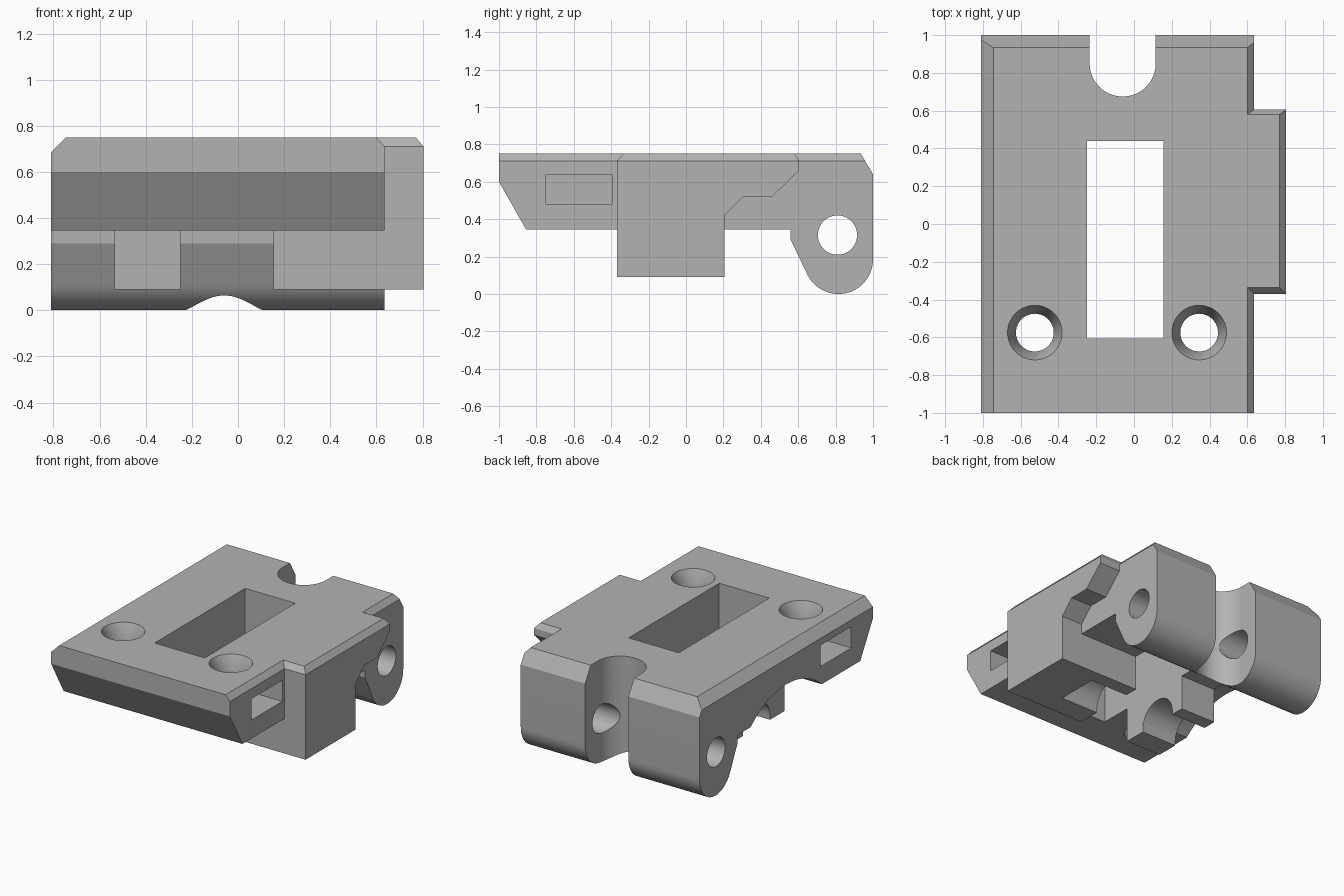
import bpy, bmesh, math
from mathutils import Vector

if "Cube" in bpy.data.objects:
    bpy.data.objects.remove(bpy.data.objects["Cube"])

grey = bpy.data.materials.new("plain grey")
grey.use_nodes = True
grey.diffuse_color = (0.45, 0.45, 0.45, 1)
grey.node_tree.nodes["Principled BSDF"].inputs["Base Color"].default_value = grey.diffuse_color


def prism(name, points, axis, lo, hi):
    """Extrude a 2D outline along x (points y,z), y (points x,z) or z (points x,y)."""
    place = {"x": lambda a, b, t: (t, a, b),
             "y": lambda a, b, t: (a, t, b),
             "z": lambda a, b, t: (a, b, t)}[axis]
    bm = bmesh.new()
    face = bm.faces.new([bm.verts.new(place(a, b, lo)) for a, b in points])
    ext = bmesh.ops.extrude_face_region(bm, geom=[face])["geom"]
    bmesh.ops.translate(bm, vec=Vector(place(0, 0, hi - lo)),
                        verts=[v for v in ext if isinstance(v, bmesh.types.BMVert)])
    bmesh.ops.recalc_face_normals(bm, faces=bm.faces)
    mesh = bpy.data.meshes.new(name)
    bm.to_mesh(mesh)
    bm.free()
    mesh.materials.append(grey)
    obj = bpy.data.objects.new(name, mesh)
    bpy.context.collection.objects.link(obj)
    return obj


def arc(a, b, r, start=0, end=360, steps=48):
    angles = [math.radians(start + (end - start) * i / steps) for i in range(steps + 1)]
    if end - start == 360:
        angles.pop()
    return [(a + r * math.cos(t), b + r * math.sin(t)) for t in angles]


def rect(a0, a1, b0, b1):
    return [(a0, b0), (a1, b0), (a1, b1), (a0, b1)]


def cone(name, x, y, z0, z1, r0, r1):
    bpy.ops.mesh.primitive_cone_add(vertices=48, radius1=r0, radius2=r1, depth=z1 - z0,
                                    location=(x, y, (z0 + z1) / 2))
    obj = bpy.context.object
    obj.name = name
    obj.data.materials.append(grey)
    return obj


def combine(target, other, operation):
    """Apply a boolean and discard the helper."""
    mod = target.modifiers.new(operation.lower(), "BOOLEAN")
    mod.operation, mod.object, mod.solver = operation, other, "EXACT"
    bpy.context.view_layer.objects.active = target
    bpy.ops.object.modifier_apply(modifier=mod.name)
    bpy.data.objects.remove(other)


# Plate with the hinge barrel at the back, trimmed by its chamfered end outline
side = [(-1, 0.75), (-1, 0.60), (-0.855, 0.345), (0.56, 0.345), (0.56, 0.29)]
side += arc(0.815, 0.185, 0.185, 204, 360, 28) + [(1, 0.64), (0.935, 0.75)]
body = prism("hinged_lever", side, "x", -0.9, 0.9)
ends = [(-0.81, -0.1), (0.635, -0.1), (0.635, 0.71), (0.60, 0.75), (-0.745, 0.75), (-0.81, 0.685)]
combine(body, prism("end_outline", ends, "y", -1.1, 1.1), "INTERSECT")

# Gear clearance arch under the open side
combine(body, prism("side_arch", arc(0, -0.12, 0.62, steps=96), "x", -0.9, -0.535), "DIFFERENCE")

# Side lug and the lower block under the plate
lug_side = [(-0.37, 0.09), (0.205, 0.09), (0.205, 0.42), (0.305, 0.52), (0.46, 0.52),
            (0.605, 0.66), (0.605, 0.71), (0.58, 0.75), (-0.335, 0.75), (-0.37, 0.71)]
lug = prism("side_lug", lug_side, "x", 0.155, 0.9)
lug_end = [(0.1, 0), (0.805, 0), (0.805, 0.71), (0.77, 0.75), (0.1, 0.75)]
combine(lug, prism("lug_outline", lug_end, "y", -0.6, 0.8), "INTERSECT")
combine(body, lug, "UNION")
combine(body, prism("lower_block", rect(-0.37, 0.205, 0.09, 0.6), "x", -0.535, 0.2), "UNION")

# Central window and the groove for the roller pin
combine(body, prism("window", rect(-0.25, 0.155, -0.605, 0.44), "z", -0.1, 0.9), "DIFFERENCE")
groove = arc(-0.05, 0.115, 0.155, 0, 180, 24) + [(-0.205, 0), (0.105, 0)]
combine(body, prism("pin_groove", groove, "x", -0.56, 0.46), "DIFFERENCE")

# Rounded notch and pivot bore in the hinge barrel
notch = [(0.115, 1.1), (-0.235, 1.1)] + arc(-0.06, 0.85, 0.175, 180, 360, 32)
combine(body, prism("hinge_notch", notch, "z", -0.1, 0.9), "DIFFERENCE")
combine(body, prism("pivot_bore", arc(0.81, 0.315, 0.105), "x", -1, 1), "DIFFERENCE")

# Countersunk screw holes with nut pockets opening to the sides
for x, x0, x1 in ((-0.525, -0.9, -0.35), (0.345, 0.17, 0.9)):
    combine(body, cone("screw_hole", x, -0.575, 0.2, 0.9, 0.1, 0.1), "DIFFERENCE")
    combine(body, cone("countersink", x, -0.575, 0.65, 0.751, 0.1, 0.145), "DIFFERENCE")
    combine(body, prism("nut_pocket", rect(-0.75, -0.395, 0.48, 0.635), "x", x0, x1), "DIFFERENCE")

bpy.ops.object.select_all(action="DESELECT")
body.select_set(True)
bpy.context.view_layer.objects.active = body
bpy.ops.object.shade_smooth_by_angle(angle=math.radians(25))
